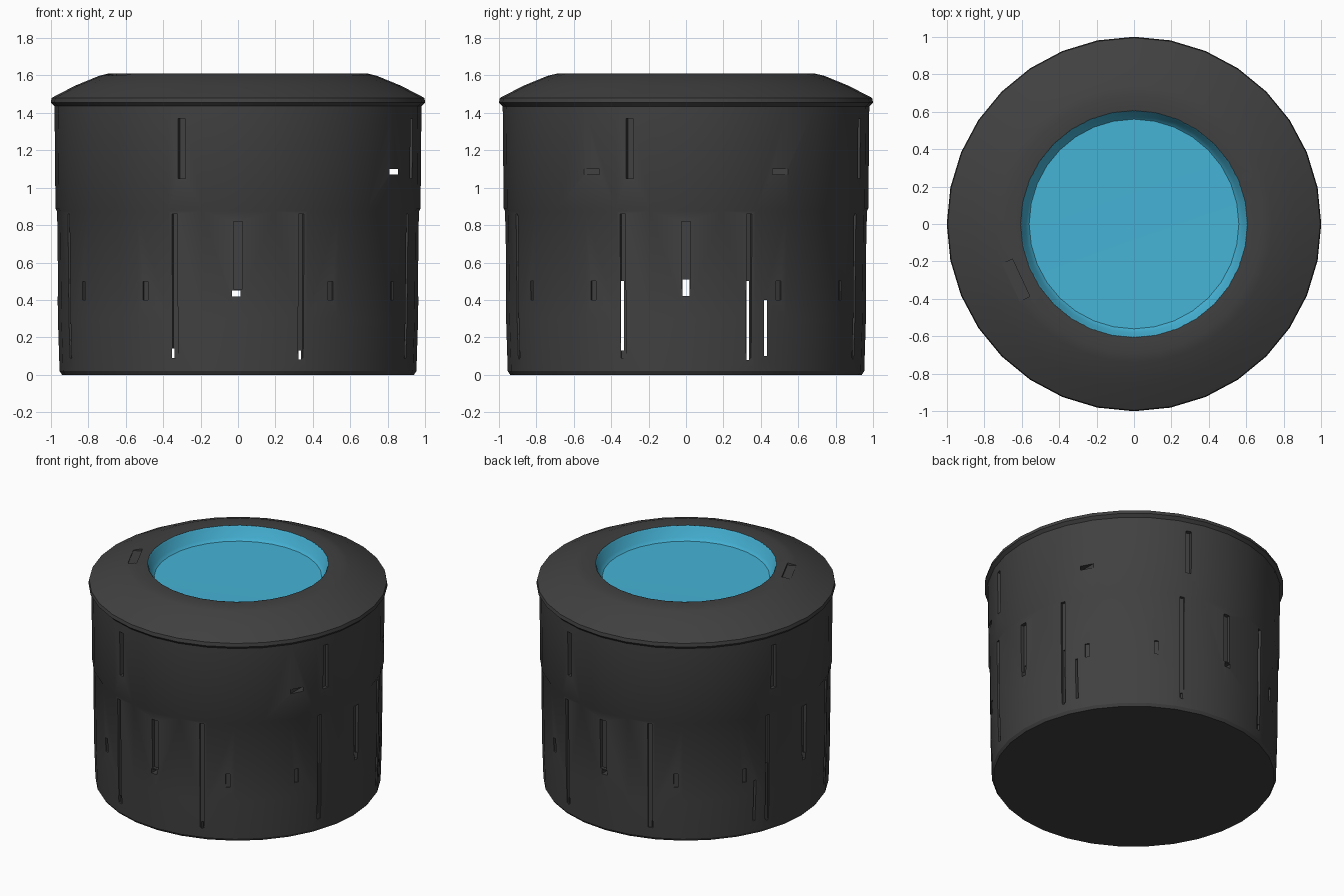
import bpy, bmesh, math
from mathutils import Matrix, Vector

if "Cube" in bpy.data.objects:
    bpy.data.objects.remove(bpy.data.objects["Cube"])

SIDES = 32

def material(name, rgb):
    m = bpy.data.materials.new(name)
    m.diffuse_color = (*rgb, 1)
    m.use_nodes = True
    m.node_tree.nodes["Principled BSDF"].inputs["Base Color"].default_value = m.diffuse_color
    return m

charcoal = material("charcoal", (0.052, 0.052, 0.052))
water_blue = material("water blue", (0.06, 0.45, 0.67))

def make_object(name, bm, mat):
    me = bpy.data.meshes.new(name)
    bmesh.ops.recalc_face_normals(bm, faces=bm.faces)
    bm.to_mesh(me)
    bm.free()
    ob = bpy.data.objects.new(name, me)
    bpy.context.collection.objects.link(ob)
    if mat:
        me.materials.append(mat)
    return ob

def lathe(name, profile, mat):
    bm = bmesh.new()
    rings = []
    for r, z in profile:
        n = 1 if r == 0 else SIDES
        rings.append([bm.verts.new((r * math.cos(2 * math.pi * i / SIDES),
                                    r * math.sin(2 * math.pi * i / SIDES), z)) for i in range(n)])
    for a, b in zip(rings, rings[1:]):
        for i in range(SIDES):
            j = (i + 1) % SIDES
            if len(a) == 1:
                bm.faces.new((a[0], b[j], b[i]))
            elif len(b) == 1:
                bm.faces.new((a[i], a[j], b[0]))
            else:
                bm.faces.new((a[i], a[j], b[j], b[i]))
    return make_object(name, bm, mat)

def smooth(ob, angle):
    bpy.ops.object.select_all(action='DESELECT')
    ob.select_set(True)
    bpy.context.view_layer.objects.active = ob
    bpy.ops.object.shade_smooth_by_angle(angle=math.radians(angle))

# hollow barrel wall with a step at mid height and a sloped top collar
body = lathe("barrel_body", [
    (0, 0), (0.94, 0), (0.953, 0.02), (0.962, 0.3), (0.968, 0.875), (0.975, 0.89),
    (0.98, 1.435), (1.0, 1.455), (0.995, 1.48), (0.87, 1.545), (0.74, 1.598), (0.69, 1.61),
    (0.605, 1.605), (0.603, 1.48), (0.9, 1.42), (0.9, 0.04), (0, 0.04)], charcoal)

# worn slots cut into the wall
cut = bmesh.new()

def box(matrix, size):
    bmesh.ops.create_cube(cut, size=1, matrix=matrix @ Matrix.Diagonal((*size, 1)))

def groove(deg, z0, z1, width, depth):
    m = Matrix.Rotation(math.radians(deg), 4, 'Z') @ Matrix.Translation((1.06 - depth / 2, 0, (z0 + z1) / 2))
    box(m, (0.18 + depth, width, z1 - z0))

# four sides: centre slot, paired long slits, short upper slits
for side in (0, 90, 180, 270):
    groove(side, 0.46, 0.82, 0.05, 0.03)
    for s in (-1, 1):
        groove(side + s * 20.5, 0.09, 0.86, 0.03, 0.025)
        groove(side + s * 31, 0.4, 0.5, 0.03, 0.02)
    groove(side - 18, 1.05, 1.37, 0.04, 0.025)

# slits that pass right through both walls
for y, z0, z1, w in ((-0.34, 0.13, 0.5, 0.017), (0.33, 0.08, 0.5, 0.015),
                     (0.425, 0.1, 0.4, 0.014), (0, 0.42, 0.51, 0.035)):
    box(Matrix.Translation((0, y, (z0 + z1) / 2)), (2.4, w, z1 - z0))
for x, z0, z1, w in ((-0.345, 0.09, 0.14, 0.013), (0.33, 0.083, 0.13, 0.013),
                     (-0.01, 0.42, 0.452, 0.045), (0.833, 1.07, 1.1, 0.045)):
    box(Matrix.Translation((x, 0, (z0 + z1) / 2)), (w, 2.4, z1 - z0))

# chip in the collar
chip = Matrix.Translation((-0.63, -0.3, 1.64)) @ Matrix.Rotation(math.radians(25), 4, 'Z')
box(chip, (0.06, 0.22, 0.09))

cutter = make_object("slot_cutter", cut, None)
cutter.hide_render = True

mod = body.modifiers.new("slots", 'BOOLEAN')
mod.operation = 'DIFFERENCE'
mod.object = cutter
mod.solver = 'EXACT'
mod.use_self = True
bpy.context.view_layer.objects.active = body
body.select_set(True)
bpy.ops.object.modifier_apply(modifier=mod.name)
bpy.data.objects.remove(cutter)
for p in body.data.polygons:
    p.material_index = 0
smooth(body, 25)

# blue dish filling the opening
water = lathe("water_basin", [(0.606, 1.606), (0.598, 1.595), (0.58, 1.53), (0.56, 1.51), (0, 1.505)], water_blue)
for p in water.data.polygons:
    if p.normal.z < 0:
        p.flip()
smooth(water, 40)
